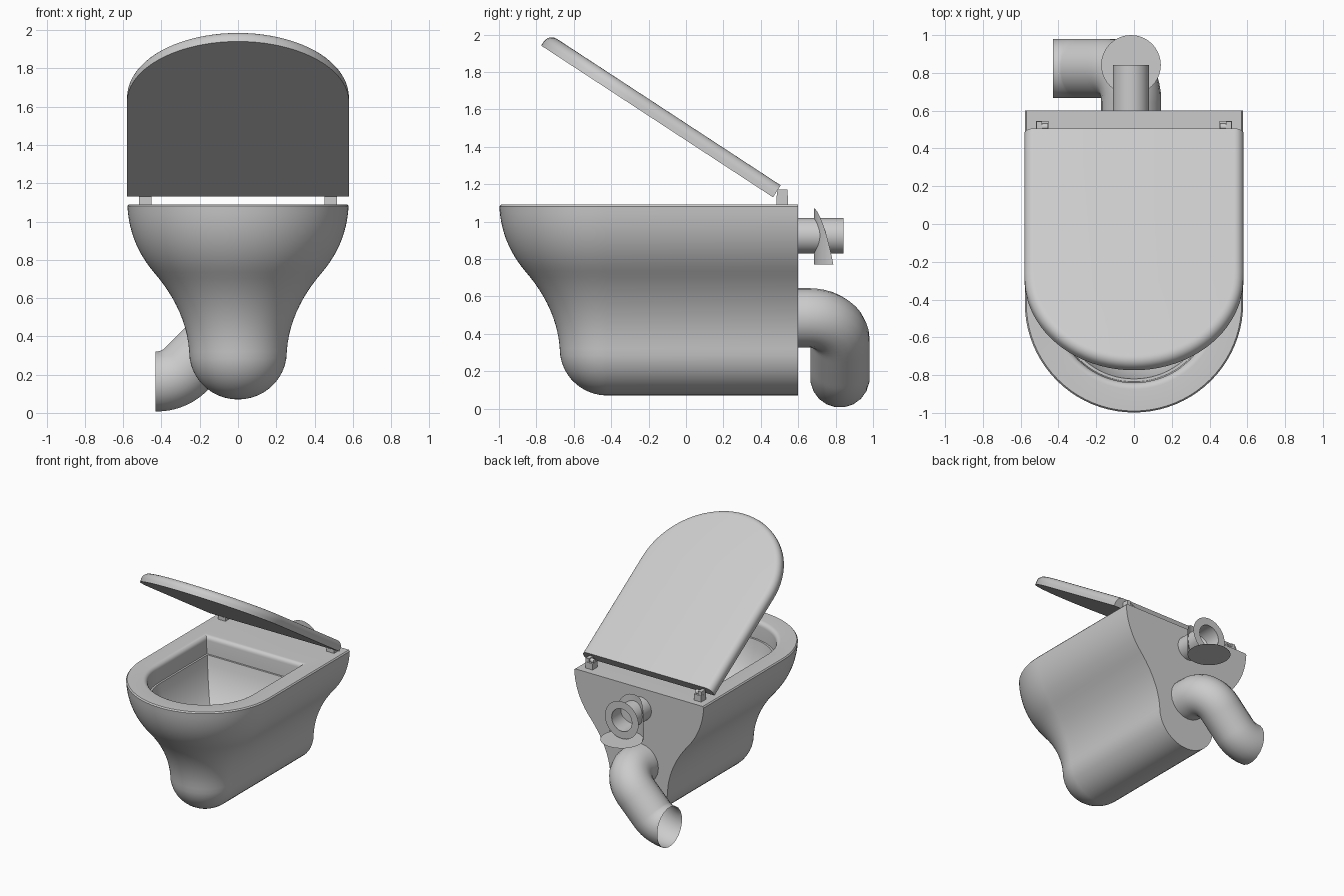
import bpy, bmesh, math
from mathutils import Vector, Matrix
from mathutils.geometry import interpolate_bezier

cube = bpy.data.objects.get("Cube")
if cube:
    bpy.data.objects.remove(cube, do_unlink=True)

ceramic = bpy.data.materials.new("grey_ceramic")
ceramic.use_nodes = True
GREY = (0.6, 0.6, 0.6, 1)
ceramic.diffuse_color = GREY
ceramic.node_tree.nodes["Principled BSDF"].inputs["Base Color"].default_value = GREY


def finish(obj, angle=35):
    obj.data.materials.append(ceramic)
    bpy.ops.object.select_all(action='DESELECT')
    obj.select_set(True)
    bpy.context.view_layer.objects.active = obj
    bpy.ops.object.shade_smooth_by_angle(angle=math.radians(angle))
    return obj


def make(name, bm, solid=True):
    bmesh.ops.remove_doubles(bm, verts=bm.verts, dist=0.0005)
    if solid:
        bmesh.ops.recalc_face_normals(bm, faces=bm.faces)
    mesh = bpy.data.meshes.new(name)
    bm.to_mesh(mesh)
    bm.free()
    obj = bpy.data.objects.new(name, mesh)
    bpy.context.collection.objects.link(obj)
    return finish(obj)


def d_ring(bm, radius, z, back, centre, n=40):
    """Outline with a half-round front and a straight back."""
    pts = [(radius, back)]
    for i in range(n + 1):
        a = math.pi * i / n
        pts.append((radius * math.cos(a), centre - radius * math.sin(a)))
    pts.append((-radius, back))
    return [bm.verts.new((x, y, z)) for x, y in pts]


def loft(name, sections, centre, cap_first=False):
    bm = bmesh.new()
    rings = [d_ring(bm, r, z, back, centre) for r, z, back in sections]
    for a, b in zip(rings, rings[1:]):
        for i in range(len(a)):
            j = (i + 1) % len(a)
            bm.faces.new((a[i], a[j], b[j], b[i]))
    bm.faces.new(rings[-1])
    if cap_first:
        bm.faces.new(rings[0])
    return make(name, bm)


def bezier(*pts, n=12):
    return [tuple(p)[:2] for p in interpolate_bezier(*[Vector((*p, 0)) for p in pts], n)]


# Bowl: outer profile from the keel to the rim, then down into the basin
BACK = 0.6
profile = bezier((0, 0.07), (0.14, 0.07), (0.255, 0.18), (0.255, 0.32))
profile += bezier((0.255, 0.32), (0.265, 0.48), (0.34, 0.62), (0.44, 0.735))[1:]
profile += bezier((0.44, 0.735), (0.52, 0.83), (0.57, 0.94), (0.578, 1.08))[1:]
sections = [(r, z, BACK) for r, z in profile]
sections.append((0.57, 1.09, BACK))
for r, z in bezier((0.455, 1.09), (0.435, 1.09), (0.42, 1.075), (0.42, 1.055), n=6):
    sections.append((r, z, r - 0.22))
sections.append((0.415, 0.95, 0.195))
for r, z in bezier((0.4, 0.95), (0.37, 0.75), (0.25, 0.58), (0.08, 0.55), n=10):
    sections.append((r, z, 1.2 * r - 0.3))
loft("bowl", sections, -0.42)

# Lid: flat slab with a rounded upper edge, tilted open about its rear edge
LENGTH, WIDTH, THICK, FILLET = 1.481, 0.58, 0.076, 0.05
lid_sections = [(WIDTH, 0, 0)]
for i in range(7):
    a = math.pi / 2 * i / 6
    lid_sections.append((WIDTH - FILLET * (1 - math.cos(a)),
                         THICK - FILLET * (1 - math.sin(a)), 0))
lid = loft("lid", lid_sections, WIDTH - LENGTH, cap_first=True)
lid.data.transform(Matrix.Translation((0, 0.465, 1.13)) @ Matrix.Rotation(math.radians(-33.2), 4, 'X'))


# Hinges: a post with a small pin reaching under the lid on each side
def box(bm, centre, size):
    m = Matrix.Translation(centre) @ Matrix.Diagonal((*size, 1))
    bmesh.ops.create_cube(bm, size=1, matrix=m)


for side, label in ((1, "left"), (-1, "right")):
    bm = bmesh.new()
    box(bm, (side * 0.485, 0.515, 1.115), (0.065, 0.06, 0.05))
    box(bm, (side * 0.502, 0.515, 1.153), (0.03, 0.055, 0.035))
    m = Matrix.Translation((side * 0.485, 0.515, 1.15)) @ Matrix.Rotation(math.pi / 2, 4, 'Y')
    bmesh.ops.create_cone(bm, cap_ends=True, segments=16, radius1=0.017,
                          radius2=0.017, depth=0.06, matrix=m)
    make(label + "_hinge", bm)


# Inlet: open pipe, thin flange ring, floor disc and curved collar
IX, IY, IZ = -0.016, 0.842, 0.925
PIPE, COLLAR, FLOOR = 0.095, 0.158, 0.77


def circle(bm, radius, y, n=40):
    return [bm.verts.new((IX + radius * math.cos(2 * math.pi * i / n), y,
                          IZ + radius * math.sin(2 * math.pi * i / n))) for i in range(n)]


def bridge(name, rows, closed=True):
    bm = bmesh.new()
    a, b = [row(bm) for row in rows]
    for i in range(len(a) if closed else len(a) - 1):
        j = (i + 1) % len(a)
        bm.faces.new((a[i], a[j], b[j], b[i]))
    return make(name, bm, solid=False)


bridge("inlet_pipe", (lambda bm: circle(bm, PIPE, BACK - 0.01), lambda bm: circle(bm, PIPE, IY)))
bridge("inlet_flange", (lambda bm: circle(bm, 0.15, IY), lambda bm: circle(bm, 0.09, IY)))

bm = bmesh.new()
bmesh.ops.create_circle(bm, cap_ends=True, segments=40, radius=COLLAR,
                        matrix=Matrix.Translation((IX, IY, FLOOR)))
make("inlet_floor_disc", bm, solid=False)


def collar_row(top):
    def build(bm):
        verts = []
        for i in range(-16, 17):
            t = i / 16
            a = math.radians(70) * t
            z = FLOOR + (0.3 * (1 - abs(t) ** 3) + 0.001) * top
            verts.append(bm.verts.new((IX + COLLAR * math.sin(a), IY - COLLAR * math.cos(a), z)))
        return verts
    return build


bridge("inlet_collar", (collar_row(0), collar_row(1)), closed=False)

# Drain: open round pipe swept backwards, down at an angle, then sideways
corners = [Vector(p) for p in ((-0.015, BACK - 0.01, 0.485), (-0.015, 0.823, 0.485),
                               (-0.335, 0.823, 0.165), (-0.43, 0.823, 0.165))]
stops = [(corners[0], None, None)]
for before, corner, after, reach in ((*corners[:3], 0.17), (*corners[1:], 0.08)):
    start = corner + (before - corner).normalized() * reach
    end = corner + (after - corner).normalized() * reach
    stops.append((start, None, start.lerp(corner, 0.58)))
    stops.append((end, end.lerp(corner, 0.58), None))
stops.append((corners[3], None, None))

curve = bpy.data.curves.new("drain_pipe", 'CURVE')
curve.dimensions = '3D'
curve.bevel_depth = 0.159
curve.bevel_resolution = 8
curve.resolution_u = 10
spline = curve.splines.new('BEZIER')
spline.bezier_points.add(len(stops) - 1)
for i, (point, (co, left, right)) in enumerate(zip(spline.bezier_points, stops)):
    point.handle_left_type = point.handle_right_type = 'FREE'
    previous = stops[max(i - 1, 0)][0]
    following = stops[min(i + 1, len(stops) - 1)][0]
    point.co = co
    point.handle_left = left or co.lerp(previous, 0.33)
    point.handle_right = right or co.lerp(following, 0.33)
drain = bpy.data.objects.new("drain_pipe", curve)
bpy.context.collection.objects.link(drain)
bpy.ops.object.select_all(action='DESELECT')
drain.select_set(True)
bpy.context.view_layer.objects.active = drain
bpy.ops.object.convert(target='MESH')
finish(bpy.context.view_layer.objects.active, 50)
